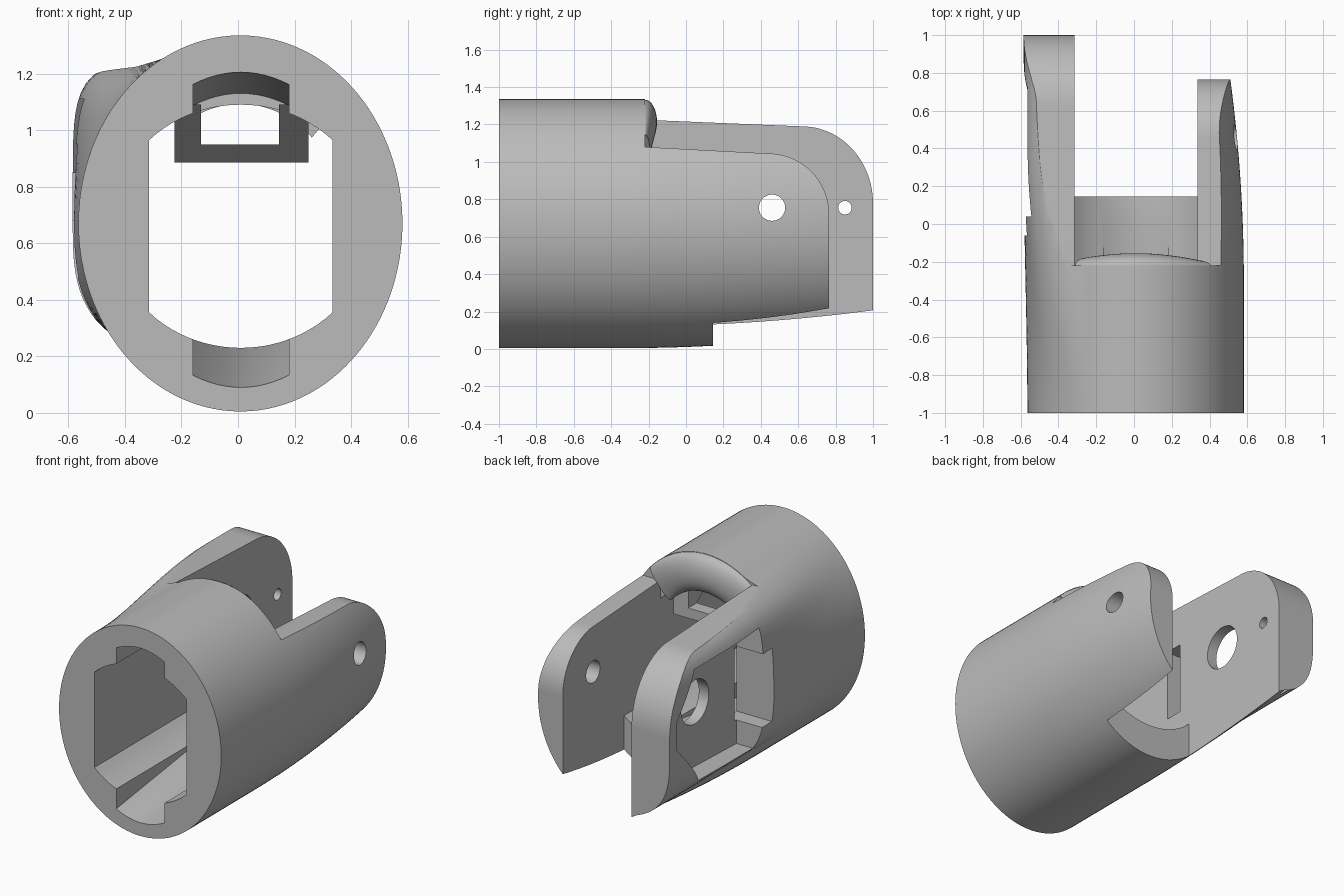
import bpy, bmesh
from math import sin, cos, pi, sqrt, radians

if "Cube" in bpy.data.objects:
    bpy.data.objects.remove(bpy.data.objects["Cube"])

grey = bpy.data.materials.new("plain grey")
grey.use_nodes = True
COLOR = (0.5, 0.5, 0.5, 1)
grey.diffuse_color = COLOR
grey.node_tree.nodes["Principled BSDF"].inputs["Base Color"].default_value = COLOR

CX, CZ, RX, RZ = 0.0085, 0.67, 0.573, 0.665     # outer tube
IN_L, IN_R = -0.315, 0.335                      # inner arm faces
BACK = -0.22                                    # rear of the upper tube wall
HOLE_Z = 0.755


def loft(name, rings):
    """Closed solid through a list of matching rings."""
    bm = bmesh.new()
    rows = [[bm.verts.new(p) for p in ring] for ring in rings]
    n = len(rows[0])
    for a, b in zip(rows, rows[1:]):
        for i in range(n):
            j = (i + 1) % n
            bm.faces.new((a[i], a[j], b[j], b[i]))
    bm.faces.new(rows[0])
    bm.faces.new(rows[-1])
    bmesh.ops.recalc_face_normals(bm, faces=bm.faces)
    mesh = bpy.data.meshes.new(name)
    bm.to_mesh(mesh)
    bm.free()
    mesh.materials.append(grey)
    obj = bpy.data.objects.new(name, mesh)
    bpy.context.collection.objects.link(obj)
    return obj


def along_x(name, pts, x0, x1):
    return loft(name, [[(x, y, z) for y, z in pts] for x in (x0, x1)])


def along_y(name, pts, y0, y1):
    return loft(name, [[(x, y, z) for x, z in pts] for y in (y0, y1)])


def box(name, x0, x1, y0, y1, z0, z1):
    return along_x(name, [(y0, z0), (y1, z0), (y1, z1), (y0, z1)], x0, x1)


def hole(name, y, r, x0, x1):
    pts = [(y + r * cos(i * pi / 24), HOLE_Z + r * sin(i * pi / 24)) for i in range(48)]
    return along_x(name, pts, x0, x1)


def cut(target, cutter):
    cutter.hide_render = True
    mod = target.modifiers.new("cut", "BOOLEAN")
    mod.operation = "DIFFERENCE"
    mod.solver = "EXACT"
    mod.object = cutter
    bpy.context.view_layer.update()
    deps = bpy.context.evaluated_depsgraph_get()
    mesh = bpy.data.meshes.new_from_object(target.evaluated_get(deps))
    target.modifiers.clear()
    target.data = mesh
    bpy.data.objects.remove(cutter)


def clamp(t):
    return min(1, max(0, t))


def polar(c, s, rx, rz, n):
    return (abs(c / rx) ** n + abs(s / rz) ** n) ** (-1 / n)


def section(y, count=128):
    """Ellipse at the front that swells into a flat-sided arm on the right."""
    t = clamp((y + 1) / 1.4)
    blend = t * t * (3 - 2 * t)
    taper = max(0, (y + 0.3) / 1.07) ** 2
    ring = []
    for i in range(count):
        c, s = cos(2 * pi * i / count), sin(2 * pi * i / count)
        rx = RX - 0.072 * taper if c > 0 else RX
        rz = RZ if s > 0 else RZ - 0.07 * taper
        r = polar(c, s, rx, rz, 2)
        if c < 0:
            arm = polar(c, s, 0.593, 0.58, 6) if s > 0 else polar(c, s, 0.593, 0.48, 3)
            r = max(r, r + (arm - r) * blend)
        ring.append((CX + r * c, y, CZ + r * s))
    return ring


body = loft("forked_sleeve", [section(-1 + i / 14) for i in range(29)])

# Bore with flat sides and arched top and bottom
xs = [IN_L + (IN_R - IN_L) * i / 24 for i in range(25)]


def arch(x):
    return 0.43 * sqrt(1 - ((x - 0.01) / 0.46) ** 2)


bore = [(x, 0.66 - arch(x)) for x in xs] + [(x, 0.66 + arch(x)) for x in reversed(xs)]
cut(body, along_y("bore_cutter", bore, -1.1, 1.1))

# Tapering keyways at the top and bottom of the bore
kx = [-0.16 + 0.34 * i / 12 for i in range(13)]


def keyway(name, sign, depth_front, depth_back, y_back):
    rings = []
    for y, d in ((-1.001, depth_front), (y_back, depth_back)):
        arc = [(x, y, 0.66 + sign * (d - 1.5 * (x - 0.01) ** 2)) for x in kx]
        rings.append([(kx[0], y, 0.66)] + arc + [(kx[-1], y, 0.66)])
    return loft(name, rings)


cut(body, keyway("top_keyway_cutter", 1, 0.545, 0.47, -0.45))
cut(body, keyway("bottom_keyway_cutter", -1, 0.57, 0.42, 0.1))

# Space between the arms
cut(body, box("top_gap_cutter", IN_L, IN_R, BACK, 1.2, 0.6, 1.6))
cut(body, box("bottom_gap_cutter", IN_L, IN_R, 0.145, 1.2, -0.2, 0.7))


# Sloped tops and rounded ends of both arms
def arm_outline(z_start, cy, z_arc, cz, end):
    arc = [(cy + (end - cy) * sin(a * pi / 48), cz + (z_arc - cz) * cos(a * pi / 48))
           for a in range(25)]
    return [(BACK, 1.6), (BACK, z_start)] + arc + [(end, -0.2), (1.3, -0.2), (1.3, 1.6)]


cut(body, along_x("left_arm_cutter", arm_outline(1.08, 0.44, 1.045, 0.72, 0.765), 0.1, 1))
cut(body, along_x("right_arm_cutter", arm_outline(1.225, 0.62, 1.19, 0.78, 0.9995), -1, -0.1))

# Pocket and slot in the outer face of the right arm
pocket = [(0.04, 0.33), (0.62, 0.35), (0.93, 0.68), (0.93, 0.85), (0.72, 1.11), (0.04, 1.11)]
cut(body, along_x("pocket_cutter", pocket, -1, -0.385))
cut(body, box("slot_cutter", -1, -0.25, -0.06, 0.06, 0.48, 0.95))

# Pin holes
cut(body, hole("left_pin_cutter", 0.46, 0.07, 0.2, 1))
cut(body, hole("right_pin_cutter", 0.46, 0.14, -1, -0.2))
cut(body, hole("small_pin_cutter", 0.85, 0.036, -1, -0.2))

# Rounded bead on the rear edge of the upper wall
rings = []
for i in range(33):
    phi = radians(-34 + 78 * i / 32)
    ring = []
    for k in range(17):
        rho = 0.5425 + 0.12 * cos(k * pi / 16)
        y = BACK + 0.065 * cos(1.5 * phi) * sin(k * pi / 16)
        ring.append((CX + rho * RX / RZ * sin(phi), y, CZ + rho * cos(phi)))
    for rho in (0.4225, 0.6625):
        ring.append((CX + rho * RX / RZ * sin(phi), BACK - 0.03, CZ + rho * cos(phi)))
    rings.append(ring)
bead = loft("rear_bead", rings)

# Sloped catch with a window under the upper wall
catch = along_x("catch_frame", [(-0.5, 1.09), (-0.23, 0.885), (-0.23, 1.06), (-0.3, 1.09)],
                -0.225, 0.25)
cut(catch, box("window_cutter", -0.13, 0.145, -0.8, 0, 0.95, 1.3))

# Smooth curves, sharp edges
bpy.ops.object.select_all(action="DESELECT")
for obj in (body, bead, catch):
    obj.select_set(True)
bpy.context.view_layer.objects.active = body
bpy.ops.object.shade_smooth_by_angle(angle=radians(30))
